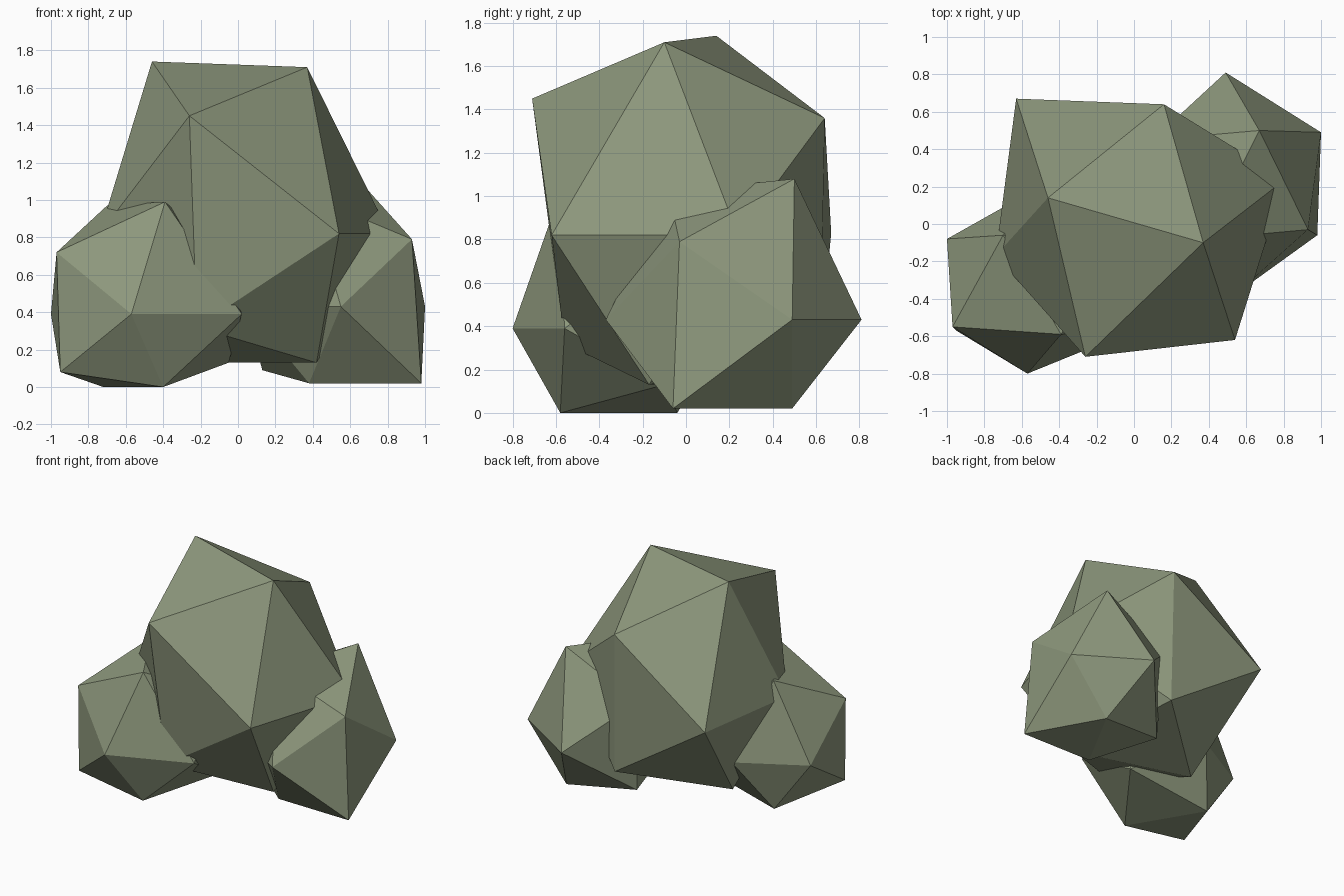
import bpy
import bmesh
from mathutils import Vector

default_cube = bpy.data.objects.get("Cube")
if default_cube:
    bpy.data.objects.remove(default_cube, do_unlink=True)


def make_material(name, colour):
    material = bpy.data.materials.new(name)
    material.use_nodes = True
    material.diffuse_color = colour
    shader = material.node_tree.nodes["Principled BSDF"]
    shader.inputs["Base Color"].default_value = colour
    shader.inputs["Roughness"].default_value = 1
    return material


def make_boulder(name, material, crest, shoulders, waist, flanks, foot):
    """Faceted twenty-sided boulder: corner groups from top to bottom, wrapped in a hull."""
    bm = bmesh.new()
    for corner in crest + shoulders + waist + flanks + foot:
        bm.verts.new(Vector(corner))
    hull = bmesh.ops.convex_hull(bm, input=bm.verts[:])
    unused = set(hull["geom_interior"] + hull["geom_unused"])
    loose = [item for item in unused if isinstance(item, bmesh.types.BMVert)]
    bmesh.ops.delete(bm, geom=loose, context="VERTS")
    bmesh.ops.recalc_face_normals(bm, faces=bm.faces[:])
    for face in bm.faces:
        face.smooth = False

    mesh = bpy.data.meshes.new(name)
    bm.to_mesh(mesh)
    bm.free()
    mesh.materials.append(material)
    boulder = bpy.data.objects.new(name, mesh)
    bpy.context.scene.collection.objects.link(boulder)
    return boulder


stone = make_material("mossy grey stone", (0.27, 0.315, 0.205, 1))

# Tall central boulder
make_boulder(
    "large_boulder", stone,
    crest=[(-.46, .14, 1.74), (.37, -.1, 1.71)],
    shoulders=[(-.26, -.71, 1.45), (.16, .64, 1.36)],
    waist=[(.54, -.62, .82), (.81, .24, .82), (-.63, .67, .83), (-.74, -.17, .82)],
    flanks=[(-.22, -.56, .32), (.17, .62, .3)],
    foot=[(-.46, .09, .13), (.42, -.17, .13)],
)

# Small boulder at the front on the right side
make_boulder(
    "front_right_boulder", stone,
    crest=[(-.39, -.59, .99), (-.7, -.06, .97)],
    shoulders=[(-.97, -.55, .72), (-.09, -.1, .73)],
    waist=[(-.57, -.8, .39), (.02, -.56, .39), (-1, -.08, .39), (-.52, .19, .39)],
    flanks=[(-.95, -.57, .08), (-.05, -.1, .13)],
    foot=[(-.4, -.58, 0), (-.72, -.04, 0)],
)

# Small boulder at the back on the left side
make_boulder(
    "back_left_boulder", stone,
    crest=[(.67, .5, 1.08), (.38, -.08, 1.02)],
    shoulders=[(.93, -.03, .79), (.1, .45, .78)],
    waist=[(1, .49, .43), (.49, .81, .43), (.55, -.37, .43), (.04, -.05, .43)],
    flanks=[(.98, -.06, .02), (.13, .41, .09)],
    foot=[(.67, .49, .02), (.38, -.05, .02)],
)
